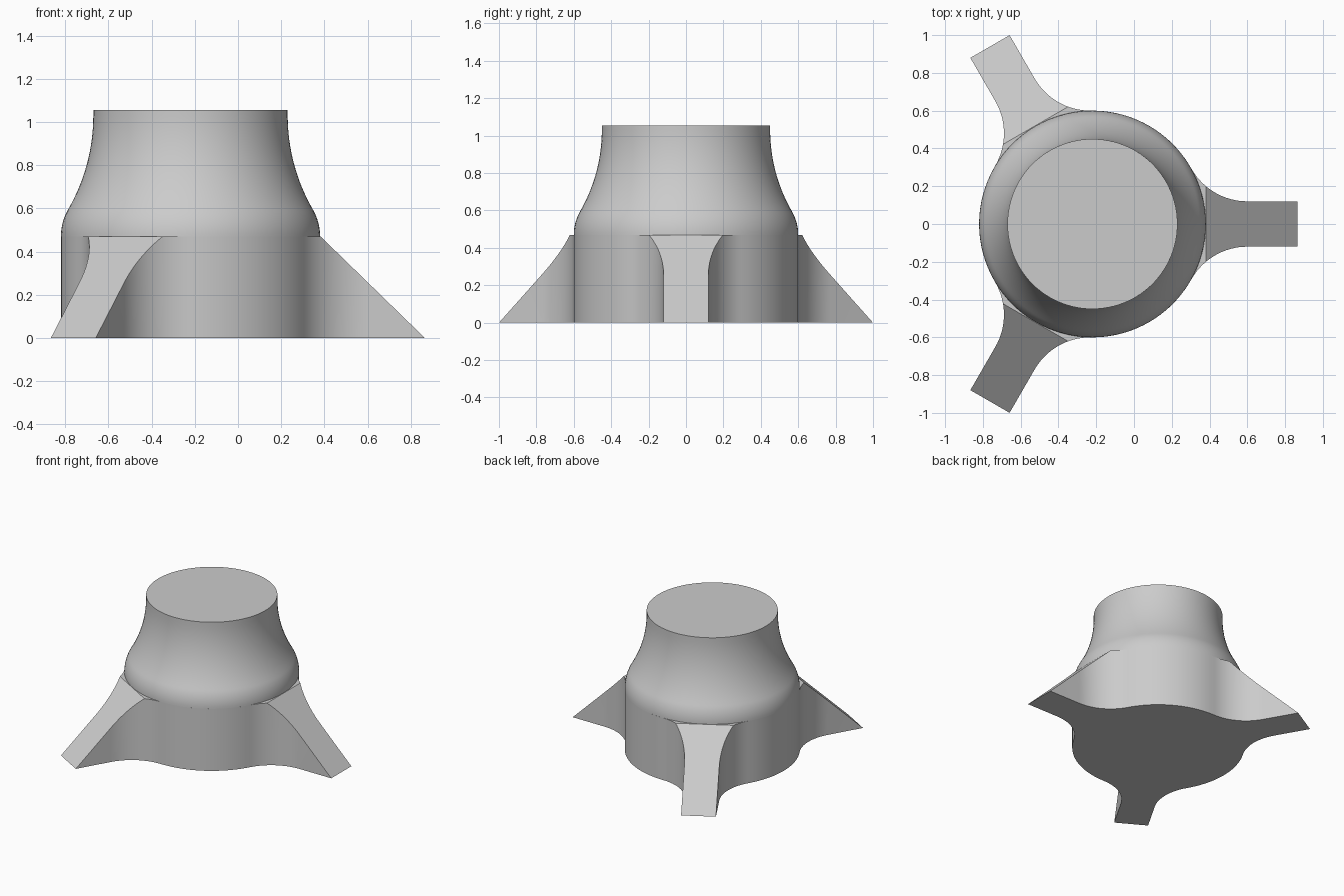
import bpy, bmesh
from math import sin, cos, pi, radians, atan2, hypot
from mathutils import Vector

if "Cube" in bpy.data.objects:
    bpy.data.objects.remove(bpy.data.objects["Cube"], do_unlink=True)

CX = -0.22                      # axis of the round body
BODY_R, NECK_R = 0.6, 0.45
BASE_H, TOP_H = 0.47, 1.055
LEG_HALF, LEG_END = 0.12, 1.085
FILLET_D, FILLET_R = 0.82, 0.34  # fillet between body and leg
SEGMENTS = 96

grey = bpy.data.materials.new("plain grey")
grey.use_nodes = True
colour = (0.6, 0.6, 0.6, 1)
grey.diffuse_color = colour
grey.node_tree.nodes["Principled BSDF"].inputs["Base Color"].default_value = colour


def finish(bm, name):
    bmesh.ops.recalc_face_normals(bm, faces=bm.faces)
    mesh = bpy.data.meshes.new(name)
    bm.to_mesh(mesh)
    bm.free()
    mesh.materials.append(grey)
    obj = bpy.data.objects.new(name, mesh)
    obj.location.x = CX
    bpy.context.collection.objects.link(obj)
    bpy.ops.object.select_all(action='DESELECT')
    obj.select_set(True)
    bpy.context.view_layer.objects.active = obj
    bpy.ops.object.shade_smooth_by_angle(angle=radians(30))
    return obj


def arc(cx, cy, r, start, end, steps):
    return [(cx + r * cos(start + (end - start) * i / steps),
             cy + r * sin(start + (end - start) * i / steps))
            for i in range(steps + 1)]


# Outline of one third of the base: leg with filleted root, then body arc
fy = LEG_HALF + FILLET_R
touch = atan2(fy, FILLET_D)
upper = arc(FILLET_D, fy, FILLET_R, -pi / 2, touch - pi, 16)
upper.insert(0, (LEG_END + 0.02, LEG_HALF))
lower = [(x, -y) for x, y in reversed(upper)]
body = arc(0, 0, BODY_R, touch, 2 * pi / 3 - touch, 20)[1:-1]
third = lower + upper + body

# Three-legged base: extrude the outline, then slice each leg to a slope
bm = bmesh.new()
angles = [i * 2 * pi / 3 for i in range(3)]
ring = [bm.verts.new((x * cos(a) - y * sin(a), x * sin(a) + y * cos(a), 0))
        for a in angles for x, y in third]
floor = bm.faces.new(ring)
walls = bmesh.ops.extrude_face_region(bm, geom=[floor], use_keep_orig=True)
bmesh.ops.translate(bm, vec=(0, 0, BASE_H),
                    verts=[v for v in walls["geom"] if isinstance(v, bmesh.types.BMVert)])
run = LEG_END - BODY_R - 0.002
for a in angles:
    normal = Vector((BASE_H * cos(a), BASE_H * sin(a), run)).normalized()
    cut = bmesh.ops.bisect_plane(
        bm, geom=bm.verts[:] + bm.edges[:] + bm.faces[:], dist=1e-5,
        plane_co=(LEG_END * cos(a), LEG_END * sin(a), 0),
        plane_no=normal, clear_outer=True)
    bmesh.ops.holes_fill(bm, edges=[e for e in bm.edges if e.is_boundary], sides=0)
finish(bm, "three_legged_base")

# Neck: convex shoulder flowing into a concave taper, closed by a flat top
tilt = radians(30)
shoulder_r = 0.25
taper_r = (BODY_R - NECK_R) / (1 - cos(tilt)) - shoulder_r
taper_z = BASE_H + (shoulder_r + taper_r) * sin(tilt)
profile = arc(BODY_R - shoulder_r, BASE_H, shoulder_r, 0, tilt, 10)
profile += arc(NECK_R + taper_r, taper_z, taper_r, pi + tilt, pi, 16)[1:]
profile.append((NECK_R, TOP_H))

bm = bmesh.new()
rings = [[bm.verts.new((r * cos(2 * pi * i / SEGMENTS), r * sin(2 * pi * i / SEGMENTS), z))
          for i in range(SEGMENTS)] for r, z in profile]
for low, high in zip(rings, rings[1:]):
    for i in range(SEGMENTS):
        j = (i + 1) % SEGMENTS
        bm.faces.new((low[i], low[j], high[j], high[i]))
bm.faces.new(rings[-1])
finish(bm, "tapered_neck")
